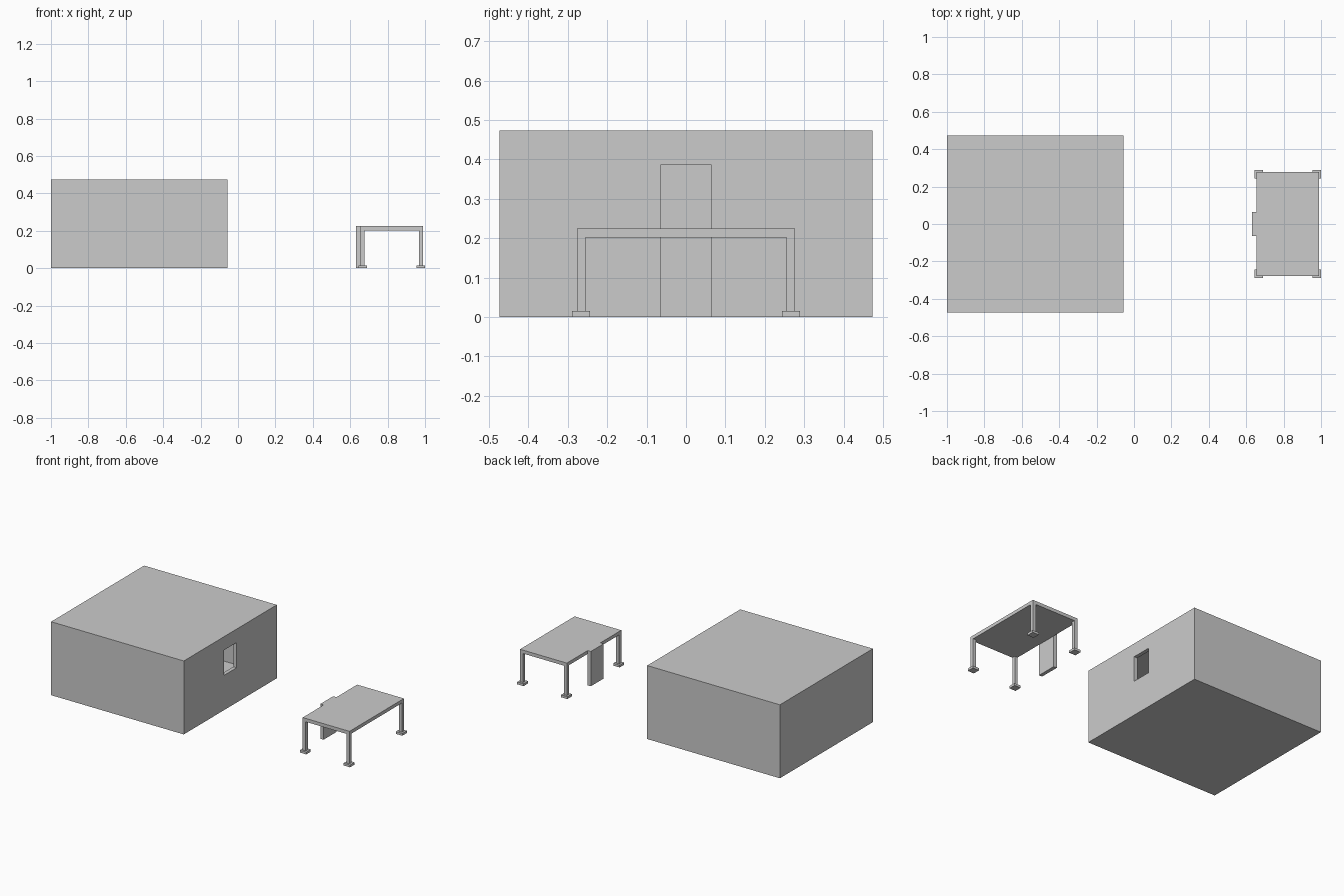
import bpy
import bmesh

if "Cube" in bpy.data.objects:
    bpy.data.objects.remove(bpy.data.objects["Cube"])


def box(name, lo, hi):
    """Axis-aligned box between two corners."""
    bm = bmesh.new()
    bmesh.ops.create_cube(bm, size=1.0)
    for v in bm.verts:
        v.co = [(lo[i] + hi[i]) / 2 + v.co[i] * (hi[i] - lo[i]) for i in range(3)]
    mesh = bpy.data.meshes.new(name)
    bm.to_mesh(mesh)
    bm.free()
    obj = bpy.data.objects.new(name, mesh)
    bpy.context.collection.objects.link(obj)
    return obj


def cut(target, cutter):
    mod = target.modifiers.new(cutter.name, 'BOOLEAN')
    mod.operation = 'DIFFERENCE'
    mod.solver = 'EXACT'
    mod.object = cutter
    cutter.hide_render = True
    cutter.hide_set(True)


T = 0.024  # shared wall thickness

# Hollow room with one window in the right wall
X0, X1, W, H = -1.0, -0.055, 0.473, 0.473
room = box("room_shell", (X0, -W, 0), (X1, W, H))
cut(room, box("room_cavity_cutter", (X0 + T, -W + T, T), (X1 - T, W - T, H - T)))
cut(room, box("window_cutter", (X1 - 2 * T, -0.065, 0.224), (X1 + T, 0.065, 0.386)))

# Table-like canopy: top slab
SX0, SX1, SY, ZB, ZT = 0.655, 0.988, 0.277, 0.202, 0.224
box("canopy_slab", (SX0, -SY, ZB), (SX1, SY, ZT))

# Upright panel on the room side, flush with the slab top
box("back_panel", (0.632, -0.065, 0), (SX0, 0.065, ZT))

# Four corner legs with square feet
LEG, FOOT, FOOT_H = 0.0215, 0.0228, 0.015
for x_name, cx in (("inner", SX0 + LEG / 2), ("outer", SX1 - LEG / 2)):
    for y_name, s in (("front", -1), ("back", 1)):
        cy = s * (SY - LEG / 2)
        h = LEG / 2
        box(f"{y_name}_{x_name}_leg", (cx - h, cy - h, FOOT_H), (cx + h, cy + h, ZB))
        box(f"{y_name}_{x_name}_foot", (cx - FOOT, cy - FOOT, 0),
            (cx + FOOT, cy + FOOT, FOOT_H))
